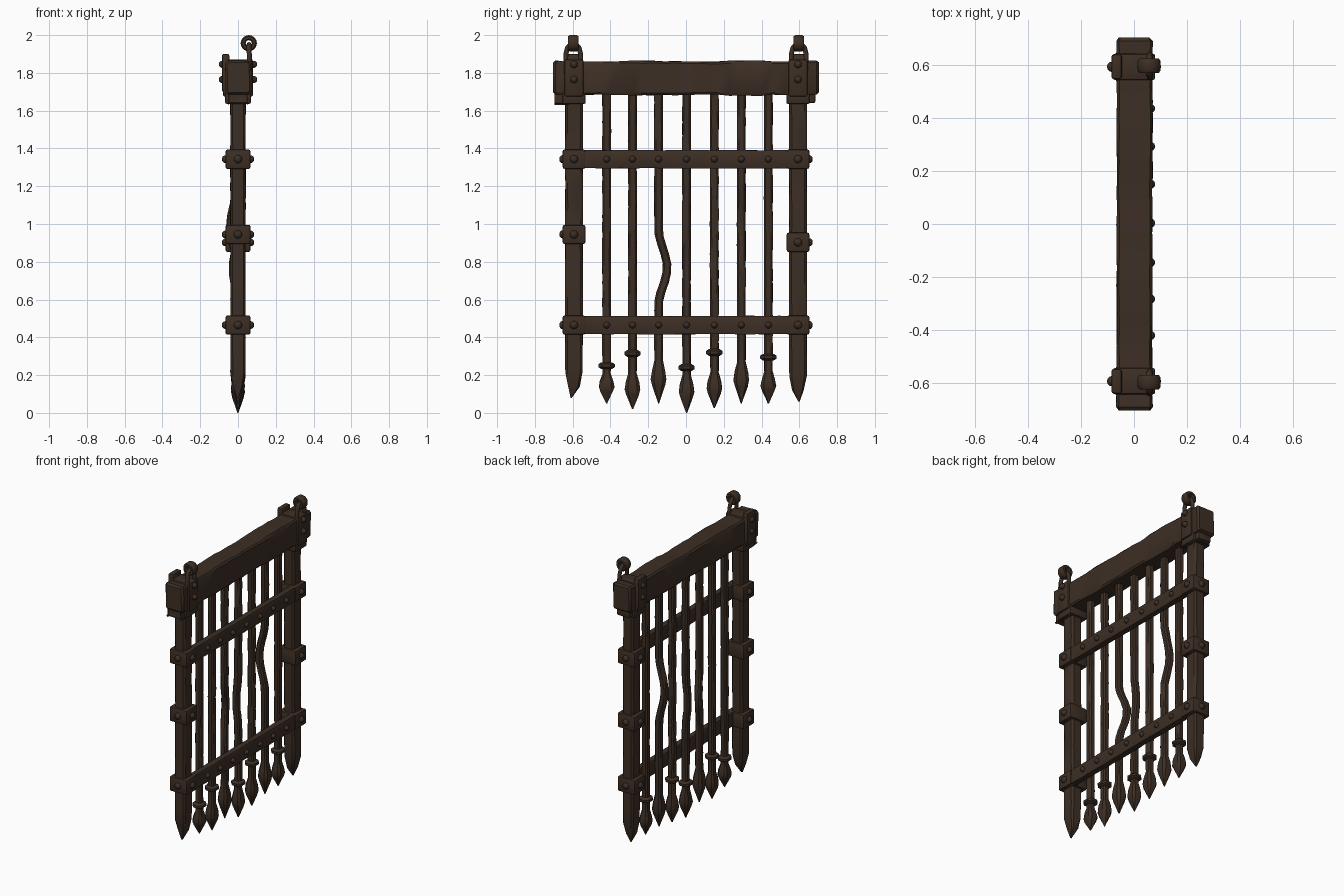
import bpy, bmesh, math, random
from mathutils import Vector, Matrix

if "Cube" in bpy.data.objects:
    bpy.data.objects.remove(bpy.data.objects["Cube"])

random.seed(4)
iron = bpy.data.materials.new("dark_brown_iron")
iron.diffuse_color = (0.046, 0.028, 0.018, 1)
iron.use_nodes = True
iron.node_tree.nodes["Principled BSDF"].inputs["Base Color"].default_value = iron.diffuse_color


def finish(name, bm, smooth=True):
    bmesh.ops.recalc_face_normals(bm, faces=bm.faces)
    me = bpy.data.meshes.new(name)
    bm.to_mesh(me)
    bm.free()
    me.materials.append(iron)
    ob = bpy.data.objects.new(name, me)
    bpy.context.collection.objects.link(ob)
    if smooth:
        bpy.ops.object.select_all(action='DESELECT')
        ob.select_set(True)
        bpy.context.view_layer.objects.active = ob
        bpy.ops.object.shade_smooth_by_angle(angle=math.radians(35))
    return ob


def box(name, lo, hi, bevel=0.01):
    bm = bmesh.new()
    lo, hi = Vector(lo), Vector(hi)
    bmesh.ops.create_cube(bm, size=1)
    for v in bm.verts:
        v.co = Vector([(lo[i] + hi[i]) / 2 + v.co[i] * (hi[i] - lo[i]) for i in range(3)])
    bmesh.ops.bevel(bm, geom=bm.edges[:], offset=bevel, segments=2, affect='EDGES', profile=0.5)
    return finish(name, bm)


def loft(name, rings, chamfer=0.45, axis='Z', jitter=0.0):
    """Skin chamfered-square sections; ring = (centre a, centre b, along, half a, half b)."""
    c = 1 - chamfer
    sec = [(1, -c), (1, c), (c, 1), (-c, 1), (-1, c), (-1, -c), (-c, -1), (c, -1)]
    bm = bmesh.new()
    loops = []
    for a, b, t, ra, rb in rings:
        loop = []
        for u, w in sec:
            p = [a + u * ra, b + w * rb, t]
            if jitter:
                p = [p[0] + random.uniform(-jitter, jitter), p[1] + random.uniform(-jitter, jitter), t]
            loop.append(bm.verts.new(p if axis == 'Z' else (p[0], p[2], p[1])))
        loops.append(loop)
    for l0, l1 in zip(loops, loops[1:]):
        for i in range(8):
            bm.faces.new((l0[i], l0[(i + 1) % 8], l1[(i + 1) % 8], l1[i]))
    bm.faces.new(loops[0])
    bm.faces.new(loops[-1])
    return finish(name, bm)


def rivet(name, pos, direction, r=0.017, h=0.02):
    bm = bmesh.new()
    q = Vector((0, 0, 1)).rotation_difference(Vector(direction)).to_matrix().to_4x4()
    bmesh.ops.create_uvsphere(bm, u_segments=10, v_segments=6, radius=1,
                              matrix=Matrix.Translation(pos) @ q @ Matrix.Diagonal((r, r, h, 1)))
    return finish(name, bm)


def tube(name, path, r, closed=False, width=None):
    cu = bpy.data.curves.new(name, 'CURVE')
    cu.dimensions = '3D'
    cu.bevel_depth = r
    cu.bevel_resolution = 2
    cu.use_fill_caps = True
    sp = cu.splines.new('POLY')
    sp.points.add(len(path) - 1)
    for p, co in zip(sp.points, path):
        p.co = (*co, 1)
    sp.use_cyclic_u = closed
    cu.materials.append(iron)
    ob = bpy.data.objects.new(name, cu)
    bpy.context.collection.objects.link(ob)
    return ob


# worn top beam
beam = [(0.002, 1.775, -0.703, 0.058, 0.08), (0.002, 1.775, -0.69, 0.068, 0.09)]
for i in range(1, 24):
    y = -0.69 + 1.38 * i / 24
    beam.append((0.002, 1.772, y, 0.067, 0.09 + random.uniform(-0.004, 0.003)))
beam += [(0.002, 1.775, 0.69, 0.068, 0.09), (0.002, 1.775, 0.703, 0.058, 0.08)]
loft("top_beam", beam, 0.13, 'Y', 0.002)

# side posts with pointed feet, collars, clamps and lifting shackles
for s, side, foot, mid in ((-1, "left", 0.08, 0.945), (1, "right", 0.06, 0.903)):
    y = s * 0.593
    rings = [(0, y - s * 0.0 - (0.015 if s < 0 else -0.005), foot, 0.003, 0.003),
             (0, y, foot + 0.06, 0.026, 0.03), (0, y, foot + 0.135, 0.04, 0.046)]
    rings += [(0, y, 0.3 + 0.1 * i, 0.04, 0.047) for i in range(15)]
    loft(side + "_post", rings, 0.28, jitter=0.0015)
    box(side + "_beam_band", (-0.08, y - 0.05, 1.675), (0.08, y + 0.05, 1.872))
    box(side + "_post_collar", (-0.068, y - 0.062, 1.635), (0.068, y + 0.062, 1.70))
    box(side + "_collar_lug", (-0.05, s * 0.63, 1.64), (0.05, s * 0.685, 1.70))
    box(side + "_back_plate", (-0.085, y - 0.046, 1.70), (-0.046, y + 0.046, 1.90), 0.008)
    for z in (1.765, 1.845):
        for d in (-1, 1):
            rivet(side + "_band_rivet", (d * 0.082, y, z), (d, 0, 0), 0.02)
    for z in (1.343, mid, 0.465):
        box(side + "_clamp", (-0.066, y - 0.06, z - 0.051), (0.066, y + 0.06, z + 0.051))
        for d in (-1, 1):
            rivet(side + "_clamp_rivet", (d * 0.066, y, z), (d, 0, 0), 0.022)
        rivet(side + "_clamp_side_rivet", (0, y + s * 0.06, z), (0, s, 0), 0.022, 0.018)
    # shackle arch and the eye above it
    ys = s * 0.597
    arch = [(0.06, ys - 0.041, 1.80), (0.06, ys - 0.039, 1.90)]
    arch += [(0.058, ys - 0.034 * math.cos(math.pi * i / 8), 1.92 + 0.03 * math.sin(math.pi * i / 8))
             for i in range(9)]
    arch += [(0.06, ys + 0.039, 1.90), (0.06, ys + 0.041, 1.80)]
    tube(side + "_shackle", arch, 0.013)
    bm = bmesh.new()
    n, prof = 20, [(0.016, 0.018), (0.022, 0.028), (0.036, 0.028), (0.043, 0.018),
                   (0.043, -0.018), (0.036, -0.028), (0.022, -0.028), (0.016, -0.018)]
    vs = [[bm.verts.new((0.057 + r * math.cos(2 * math.pi * i / n), ys + w,
                         1.957 + r * math.sin(2 * math.pi * i / n))) for r, w in prof] for i in range(n)]
    for i in range(n):
        for j in range(8):
            a, b = vs[i], vs[(i + 1) % n]
            bm.faces.new((a[j], a[(j + 1) % 8], b[(j + 1) % 8], b[j]))
    finish(side + "_lifting_eye", bm)

# horizontal straps on the +x side
for z, label in ((1.343, "upper"), (0.465, "lower")):
    rings = [(0.038, z, -0.56 + 0.07 * i, 0.022, 0.048) for i in range(17)]
    loft(label + "_strap", rings, 0.12, 'Y', 0.0015)

# vertical bars: y, tip z, head length, collar z (or 0)
bars = [(-0.42, 0.05, 0.16, 0.25), (-0.283, 0.02, 0.19, 0.315), (-0.145, 0.05, 0.23, 0),
        (0.003, 0.0, 0.2, 0.24), (0.15, 0.025, 0.19, 0.32), (0.293, 0.05, 0.22, 0),
        (0.436, 0.05, 0.17, 0.295)]


def bump(z, centre, width):
    t = abs(z - centre) / width
    return 0 if t >= 1 else 0.5 + 0.5 * math.cos(math.pi * t)


for k, (y, tip, head, col) in enumerate(bars):
    rings = [(0, y, tip, 0.002, 0.002), (0, y, tip + head * 0.4, 0.03, 0.033),
             (0, y, tip + head * 0.55, 0.036, 0.041), (0, y, tip + head * 0.75, 0.032, 0.035),
             (0, y, tip + head, 0.021, 0.022)]
    for i in range(28):
        z = 0.34 + 0.05 * i
        dx = dy = 0
        if k == 2:      # bar knocked sideways
            dy, dx = 0.046 * bump(z, 0.77, 0.2), -0.028 * bump(z, 0.76, 0.2)
        elif k == 5:    # bar pushed backwards
            dx = -0.042 * bump(z, 0.99, 0.24)
        elif k == 3:
            dx = -0.015 * bump(z, 0.8, 0.2)
        rings.append((dx, y + dy, z, 0.021, 0.023))
    loft("bar_%d" % (k + 1), rings, 0.4, jitter=0.0015)
    if col:
        loft("bar_collar_%d" % (k + 1), [(0, y, col - 0.018, 0.026, 0.028), (0, y, col - 0.008, 0.04, 0.043),
                                         (0, y, col + 0.008, 0.04, 0.043), (0, y, col + 0.018, 0.026, 0.028)], 0.55)
    for z in (1.343, 0.465):
        rivet("strap_rivet", (0.06, y, z), (1, 0, 0), 0.018, 0.02)
